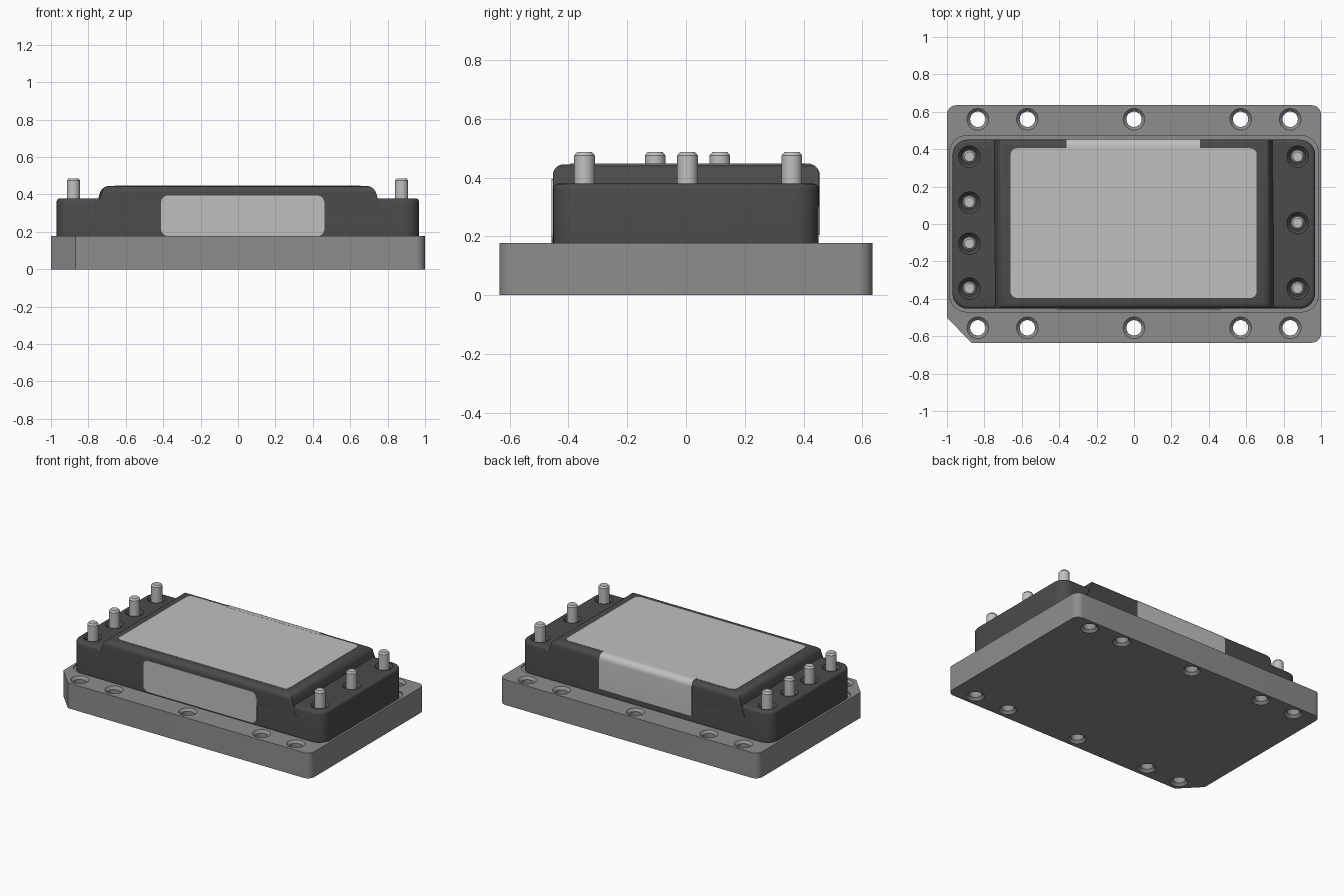
import bpy, bmesh, math
from mathutils import Vector, Matrix

if "Cube" in bpy.data.objects:
    bpy.data.objects.remove(bpy.data.objects["Cube"], do_unlink=True)


def material(name, v):
    m = bpy.data.materials.new(name)
    m.use_nodes = True
    m.diffuse_color = (v, v, v, 1)
    m.node_tree.nodes["Principled BSDF"].inputs["Base Color"].default_value = (v, v, v, 1)
    return m


PLATE = material("grey metal plate", 0.27)
BODY = material("dark plastic", 0.07)
LABEL = material("light label", 0.53)
PIN = material("pin metal", 0.53)


def finish(bm, name, mat, matrix=None):
    bmesh.ops.recalc_face_normals(bm, faces=bm.faces)
    if matrix:
        bm.transform(matrix)
    me = bpy.data.meshes.new(name)
    bm.to_mesh(me)
    bm.free()
    ob = bpy.data.objects.new(name, me)
    bpy.context.collection.objects.link(ob)
    if mat:
        me.materials.append(mat)
    return ob


def activate(ob):
    bpy.ops.object.select_all(action='DESELECT')
    ob.select_set(True)
    bpy.context.view_layer.objects.active = ob


def smooth(ob):
    activate(ob)
    bpy.ops.object.shade_smooth_by_angle(angle=math.radians(35))


def cut(ob, cutter):
    mod = ob.modifiers.new("cut", 'BOOLEAN')
    mod.operation = 'DIFFERENCE'
    mod.solver = 'EXACT'
    mod.object = cutter
    activate(ob)
    bpy.ops.object.modifier_apply(modifier=mod.name)
    bpy.data.objects.remove(cutter, do_unlink=True)


def rounded(corners, steps=8):
    """Outline from (x, y, radius) corners, each rounded by an arc."""
    out = []
    n = len(corners)
    for i, (x, y, r) in enumerate(corners):
        p = Vector((x, y))
        if r == 0:
            out.append(p)
            continue
        a = (Vector(corners[i - 1][:2]) - p).normalized()
        b = (Vector(corners[(i + 1) % n][:2]) - p).normalized()
        c = p + (a + b) * r               # square corners only
        for k in range(steps + 1):
            t = math.pi / 2 * k / steps
            out.append(c - b * r * math.cos(t) - a * r * math.sin(t))
    return out


def rect(x0, x1, y0, y1, r):
    return rounded([(x0, y0, r), (x1, y0, r), (x1, y1, r), (x0, y1, r)])


def prism(outline, z0, z1):
    bm = bmesh.new()
    f = bm.faces.new([bm.verts.new((p[0], p[1], z0)) for p in outline])
    up = bmesh.ops.extrude_face_region(bm, geom=[f])["geom"]
    bmesh.ops.translate(bm, vec=(0, 0, z1 - z0),
                        verts=[v for v in up if isinstance(v, bmesh.types.BMVert)])
    return bm


def bevel_top(bm, z, width, segments):
    edges = [e for e in bm.edges if all(abs(v.co.z - z) < 1e-5 for v in e.verts)]
    bmesh.ops.bevel(bm, geom=edges, offset=width, segments=segments,
                    profile=0.5, affect='EDGES')


def turned(profile, centres, sides=32):
    """Closed solids of (radius, z) profile turned around each centre."""
    bm = bmesh.new()
    for cx, cy in centres:
        rings = [[bm.verts.new((cx + r * math.cos(2 * math.pi * k / sides),
                                cy + r * math.sin(2 * math.pi * k / sides), z))
                  for k in range(sides)] for r, z in profile]
        for a, b in zip(rings, rings[1:]):
            for k in range(sides):
                j = (k + 1) % sides
                bm.faces.new((a[k], a[j], b[j], b[k]))
        bm.faces.new(rings[0][::-1])
        bm.faces.new(rings[-1])
    return bm


# Base plate with one clipped corner
H = 0.177
plate = finish(prism(rounded([(-1, -0.5, 0), (-0.87, -0.635, 0), (1, -0.635, 0.05),
                              (1, 0.635, 0.05), (-1, 0.635, 0.05)]), 0, H),
               "base_plate", PLATE)

# Mounting holes, chamfered at both ends
holes = [(x, y) for x in (-0.835, -0.57, 0, 0.57, 0.835) for y in (-0.555, 0.56)]
cut(plate, finish(turned([(0.068, -0.01), (0.041, 0.017), (0.041, H - 0.017),
                          (0.068, H + 0.01)], holes), "hole_cutter", None))

# Shallow seat around the housing
cut(plate, finish(prism(rect(-0.985, 0.985, -0.47, 0.472, 0.09), H - 0.01, 0.3),
                  "seat_cutter", None))
smooth(plate)

# Lower housing
bm = prism(rect(-0.97, 0.968, -0.452, 0.451, 0.08), H - 0.01, 0.379)
bevel_top(bm, 0.379, 0.018, 4)
housing = finish(bm, "housing", BODY)

pins = [(-0.88, y) for y in (0.36, 0.115, -0.105, -0.345)]
pins += [(0.875, y) for y in (0.36, 0.005, -0.345)]
cut(housing, finish(turned([(0.042, 0.362), (0.058, 0.379), (0.058, 0.4)], pins),
                    "pin_seat_cutter", None))
smooth(housing)

# Raised centre with sloping ends and rounded top edges
TOP = 0.445
bm = bmesh.new()
bmesh.ops.create_cube(bm, size=2)
for v in bm.verts:
    high = v.co.z > 0
    v.co = (v.co.x * (0.728 if high else 0.77), v.co.y * 0.453, TOP if high else 0.3)
bevel_top(bm, TOP, 0.038, 6)
smooth(finish(bm, "raised_centre", BODY))

# Terminal pins
for i, p in enumerate(pins):
    smooth(finish(turned([(0.035, 0.355), (0.035, 0.475), (0.026, 0.486)], [p]),
                  f"terminal_pin_{i + 1}", PIN))

# Top label
finish(prism(rect(-0.66, 0.656, -0.395, 0.405, 0.035), TOP - 0.002, TOP + 0.002),
       "top_label", LABEL)

# Front label, stood upright
finish(prism(rect(-0.412, 0.462, H, 0.395, 0.04), 0.45, 0.457),
       "front_label", LABEL, Matrix.Rotation(math.pi / 2, 4, 'X'))

# Rear label folded over the rounded top edge
cy, cz = 0.415, TOP - 0.038


def fold(r):
    arc = [(cy + r * math.sin(t), cz + r * math.cos(t))
           for t in (math.pi / 2 * k / 8 for k in range(9))]
    return [(0.395, cz + r)] + arc + [(cy + r, 0.205)]


to_world = Matrix(((0, 0, 1, 0), (1, 0, 0, 0), (0, 1, 0, 0), (0, 0, 0, 1)))
smooth(finish(prism(fold(0.0407) + fold(0.036)[::-1], -0.362, 0.352),
              "rear_label", LABEL, to_world))
